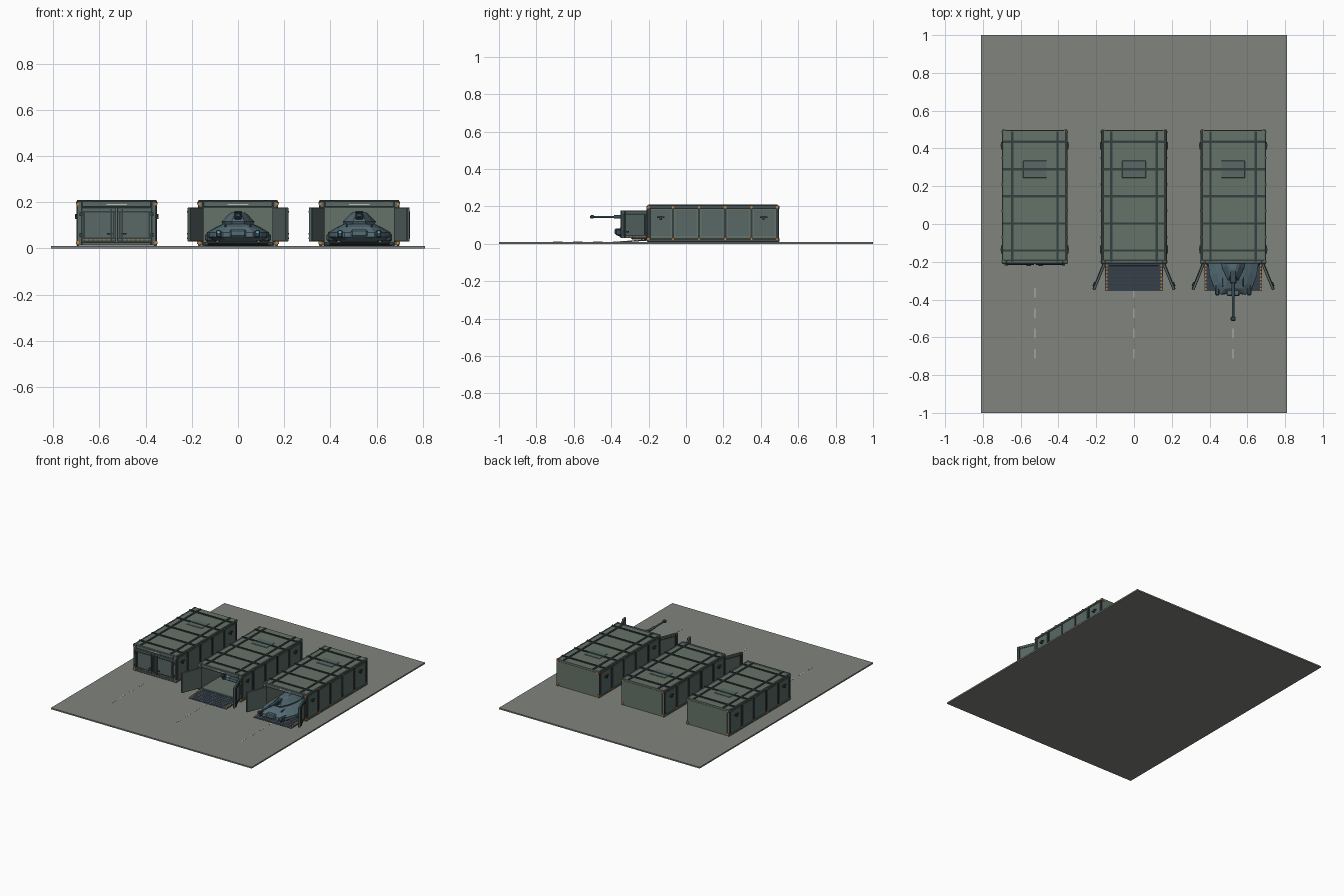
import bpy, bmesh, math
from mathutils import Matrix, Vector


def material(name, r, g, b):
    m = bpy.data.materials.new(name)
    m.diffuse_color = (r, g, b, 1)
    return m


CONCRETE = material("concrete", 0.22, 0.23, 0.21)
GREEN = material("olive_panel", 0.13, 0.17, 0.14)
PANEL = material("side_panel", 0.10, 0.14, 0.13)
DARK = material("dark_frame", 0.035, 0.05, 0.052)
RAMP = material("ramp_steel", 0.04, 0.055, 0.075)
ORANGE = material("orange_mark", 0.60, 0.22, 0.04)
PALE = material("pale_paint", 0.50, 0.52, 0.46)
STEEL = material("armour", 0.09, 0.15, 0.18)
STEEL2 = material("armour_dark", 0.045, 0.075, 0.095)
CYAN = material("cyan_light", 0.10, 0.55, 0.70)


def finish(name, bm, mat, matrix=Matrix(), bevel=0):
    bmesh.ops.recalc_face_normals(bm, faces=bm.faces)
    me = bpy.data.meshes.new(name)
    bm.to_mesh(me)
    bm.free()
    me.materials.append(mat)
    ob = bpy.data.objects.new(name, me)
    ob.matrix_world = matrix
    bpy.context.collection.objects.link(ob)
    if bevel:
        mod = ob.modifiers.new("bevel", 'BEVEL')
        mod.width, mod.segments = bevel, 1
    return ob


def boxes(name, items, mat, matrix=Matrix(), bevel=0):
    """items: (x0, x1, y0, y1, z0, z1) boxes joined in one object"""
    bm = bmesh.new()
    for x0, x1, y0, y1, z0, z1 in items:
        c = Vector((x0 + x1, y0 + y1, z0 + z1)) / 2
        m = Matrix.Translation(c) @ Matrix.Diagonal((x1 - x0, y1 - y0, z1 - z0, 1))
        bmesh.ops.create_cube(bm, size=1, matrix=m)
    return finish(name, bm, mat, matrix, bevel)


def mirrored(items):
    return items + [(-b, -a, *r) for a, b, *r in items]


def layers(name, half, levels, mat, matrix):
    """stack a mirrored plan outline; levels: (z, x scale, y scale, y pivot)"""
    plan = half + [(-x, y) for x, y in reversed(half)]
    bm = bmesh.new()
    rings = [[bm.verts.new((x * sx, p + (y - p) * sy, z)) for x, y in plan]
             for z, sx, sy, p in levels]
    n = len(plan)
    for a, b in zip(rings, rings[1:]):
        for i in range(n):
            bm.faces.new((a[i], a[(i + 1) % n], b[(i + 1) % n], b[i]))
    bm.faces.new(rings[0])
    bm.faces.new(rings[-1])
    return finish(name, bm, mat, matrix)


def tube(name, r, y0, y1, z, mat, matrix, x=0):
    bm = bmesh.new()
    m = Matrix.Translation((x, (y0 + y1) / 2, z)) @ Matrix.Rotation(math.pi / 2, 4, 'X')
    bmesh.ops.create_cone(bm, cap_ends=True, segments=12, radius1=r, radius2=r,
                          depth=abs(y1 - y0), matrix=m)
    return finish(name, bm, mat, matrix)


RIBS = [-0.2, -0.07, 0.07, 0.21, 0.35, 0.487]


def container(x):
    at = Matrix.Translation((x, 0, 0))
    # hollow shell
    boxes("container_shell", mirrored([(0.155, 0.168, -0.2, 0.495, 0.014, 0.2)]) +
          [(-0.168, 0.168, -0.2, 0.495, 0.191, 0.204), (-0.168, 0.168, -0.2, 0.495, 0.012, 0.026),
           (-0.155, 0.155, 0.482, 0.497, 0.026, 0.191)], GREEN, at)
    # side panels, edge rails and ribs
    boxes("side_panels", mirrored([(0.167, 0.1705, a + 0.014, b - 0.014, 0.042, 0.18)
                                   for a, b in zip(RIBS, RIBS[1:])]), PANEL, at)
    boxes("edge_rails", mirrored([(0.16, 0.174, -0.21, 0.5, z, z + 0.018) for z in (0.01, 0.188)]),
          PANEL, at, 0.004)
    boxes("side_ribs", mirrored([(0.166, 0.1735, y - 0.006, y + 0.006, 0.014, 0.205) for y in RIBS]),
          DARK, at)
    boxes("rib_fasteners", mirrored([(0.17, 0.1765, y - 0.006, y + 0.006, z, z + 0.011)
                                     for y in RIBS for z in (0.02, 0.19)]), ORANGE, at)
    boxes("rear_corner_marks", mirrored([(0.155, 0.17, 0.495, 0.5005, z, z + 0.013)
                                         for z in (0.018, 0.185)]), ORANGE, at)
    # side handles and lift brackets
    boxes("side_handles", mirrored([b for y in (-0.135, 0.415) for b in (
        (0.17, 0.179, y - 0.02, y + 0.02, 0.139, 0.145),
        (0.17, 0.181, y - 0.006, y + 0.006, 0.128, 0.15))]), DARK, at)
    # roof straps and hatch
    boxes("roof_straps", mirrored([(0.114, 0.126, -0.2, 0.49, 0.203, 0.209)]) +
          [(-0.172, 0.172, y - 0.006, y + 0.006, 0.203, 0.21)
           for y in (-0.14, 0.003, 0.147, 0.29, 0.435)], DARK, at)
    boxes("roof_hatch", [(-0.063, 0.063, 0.243, 0.335, 0.203, 0.2075)], PANEL, at, 0.002)
    # front portal frame
    boxes("portal_frame", mirrored([(0.15, 0.172, -0.21, -0.19, 0.012, 0.206)]) +
          [(-0.15, 0.15, -0.21, -0.19, 0.178, 0.206), (-0.15, 0.15, -0.21, -0.19, 0.012, 0.028)],
          PANEL, at, 0.003)
    boxes("portal_corner_marks", mirrored([(0.163, 0.1735, -0.212, -0.2, z, z + 0.012)
                                           for z in (0.02, 0.185)]), ORANGE, at)
    boxes("header_lamp", [(-0.045, 0.045, -0.2115, -0.209, 0.188, 0.193)], PALE, at)


def door(x, side, angle):
    # leaf local x runs from the hinge inward
    at = (Matrix.Translation((x + side * 0.155, -0.207, 0)) @ Matrix.Diagonal((-side, 1, 1, 1))
          @ Matrix.Rotation(-angle, 4, 'Z'))
    boxes("door_leaf", [(0.003, 0.153, -0.007, 0.007, 0.03, 0.177)], PANEL, at, 0.002)
    boxes("door_frame", [(0.006, 0.15, -0.0095, -0.005, 0.155, 0.163),
                         (0.006, 0.15, -0.0095, -0.005, 0.042, 0.048),
                         (0.01, 0.018, -0.0095, -0.005, 0.042, 0.163),
                         (0.138, 0.146, -0.0095, -0.005, 0.042, 0.163)], DARK, at)
    boxes("door_lock", [(0.128, 0.134, -0.013, -0.006, 0.035, 0.172),
                        (0.112, 0.136, -0.015, -0.006, 0.06, 0.068)], DARK, at)
    boxes("door_hinges", [(-0.005, 0.012, -0.012, 0.002, z, z + 0.016) for z in (0.05, 0.14)],
          DARK, at)
    boxes("door_marks", [(0.02 + i * 0.019, 0.03 + i * 0.019, -0.009, -0.006, 0.034, 0.039)
                         for i in range(6)], ORANGE, at)


def ramp(x):
    at = Matrix.Translation((x, -0.205, 0.023)) @ Matrix.Rotation(math.radians(4), 4, 'X')
    boxes("loading_ramp", [(-0.153, 0.153, -0.15, 0.005, -0.006, 0)], RAMP, at)
    boxes("ramp_treads", [(-0.13, 0.13, -0.14 + i * 0.02, -0.136 + i * 0.02, 0, 0.001)
                          for i in range(7)], DARK, at)
    boxes("ramp_marks", mirrored([(0.141, 0.149, -0.145 + i * 0.018, -0.135 + i * 0.018, -0.001, 0.0012)
                                  for i in range(8)]), ORANGE, at)


def tank(x, y):
    at = Matrix.Translation((x, y, 0))
    # hull and skirts
    hull = [(0.03, 0.005), (0.065, 0.0), (0.1, 0.035), (0.125, 0.1), (0.135, 0.19),
            (0.133, 0.37), (0.1, 0.43)]
    layers("tank_hull", hull, [(0.034, 0.8, 0.88, 0.24), (0.05, 1, 1, 0.24), (0.07, 1, 0.99, 0.24),
                               (0.092, 0.72, 0.88, 0.26), (0.106, 0.5, 0.72, 0.27)], STEEL, at)
    boxes("side_pods", mirrored([(0.088, 0.142, 0.15, 0.27, 0.027, 0.068),
                                 (0.088, 0.142, 0.285, 0.4, 0.027, 0.068)]), STEEL2, at, 0.01)
    boxes("front_pods", mirrored([(0.072, 0.096, -0.003, 0.09, 0.045, 0.08)]), STEEL2, at, 0.006)
    boxes("hull_ridges", mirrored([(0.05, 0.058, 0.045, 0.35, 0.085, 0.103)]), STEEL2, at, 0.002)
    boxes("nose_plate", [(-0.035, 0.035, -0.006, 0.05, 0.05, 0.082)], STEEL, at, 0.006)
    boxes("pod_lights", mirrored([(0.078, 0.09, -0.006, 0, 0.067, 0.075)]), CYAN, at)
    boxes("belly", [(-0.085, 0.085, 0.08, 0.39, 0.024, 0.045)], STEEL2, at, 0.006)
    # turret and gun
    turret = [(0.026, 0.075), (0.055, 0.14), (0.068, 0.22), (0.06, 0.31), (0.035, 0.345)]
    layers("turret", turret, [(0.1, 0.95, 0.95, 0.22), (0.116, 1.05, 1, 0.22),
                              (0.148, 0.6, 0.8, 0.22), (0.156, 0.45, 0.6, 0.23)], STEEL, at)
    boxes("gun_mantlet", [(-0.018, 0.018, 0.06, 0.13, 0.126, 0.154)], STEEL2, at, 0.005)
    boxes("turret_hatch", [(-0.018, 0.018, 0.22, 0.265, 0.154, 0.162)], STEEL2, at, 0.003)
    tube("gun_barrel", 0.006, -0.13, 0.08, 0.144, STEEL2, at)
    tube("barrel_sleeve", 0.0095, -0.01, 0.075, 0.144, STEEL2, at)
    boxes("muzzle_brake", [(-0.013, 0.013, -0.138, -0.116, 0.135, 0.153)], STEEL2, at, 0.004)


# ground slab and lane dashes
boxes("ground_slab", [(-0.81, 0.81, -1, 1, 0, 0.01)], CONCRETE)
BAYS = (-0.525, 0, 0.525)
boxes("lane_dashes", [(x - 0.003, x + 0.003, -0.39 - i * 0.107, -0.34 - i * 0.107, 0.009, 0.0112)
                      for x in BAYS for i in range(4)], PALE)

# three bays: closed, open, tank rolling out
for bay, x in enumerate(BAYS):
    container(x)
    for side in (-1, 1):
        door(x, side, math.radians(112) if bay else 0)
    if bay:
        ramp(x)
tank(0, -0.05)
tank(BAYS[2], -0.375)
